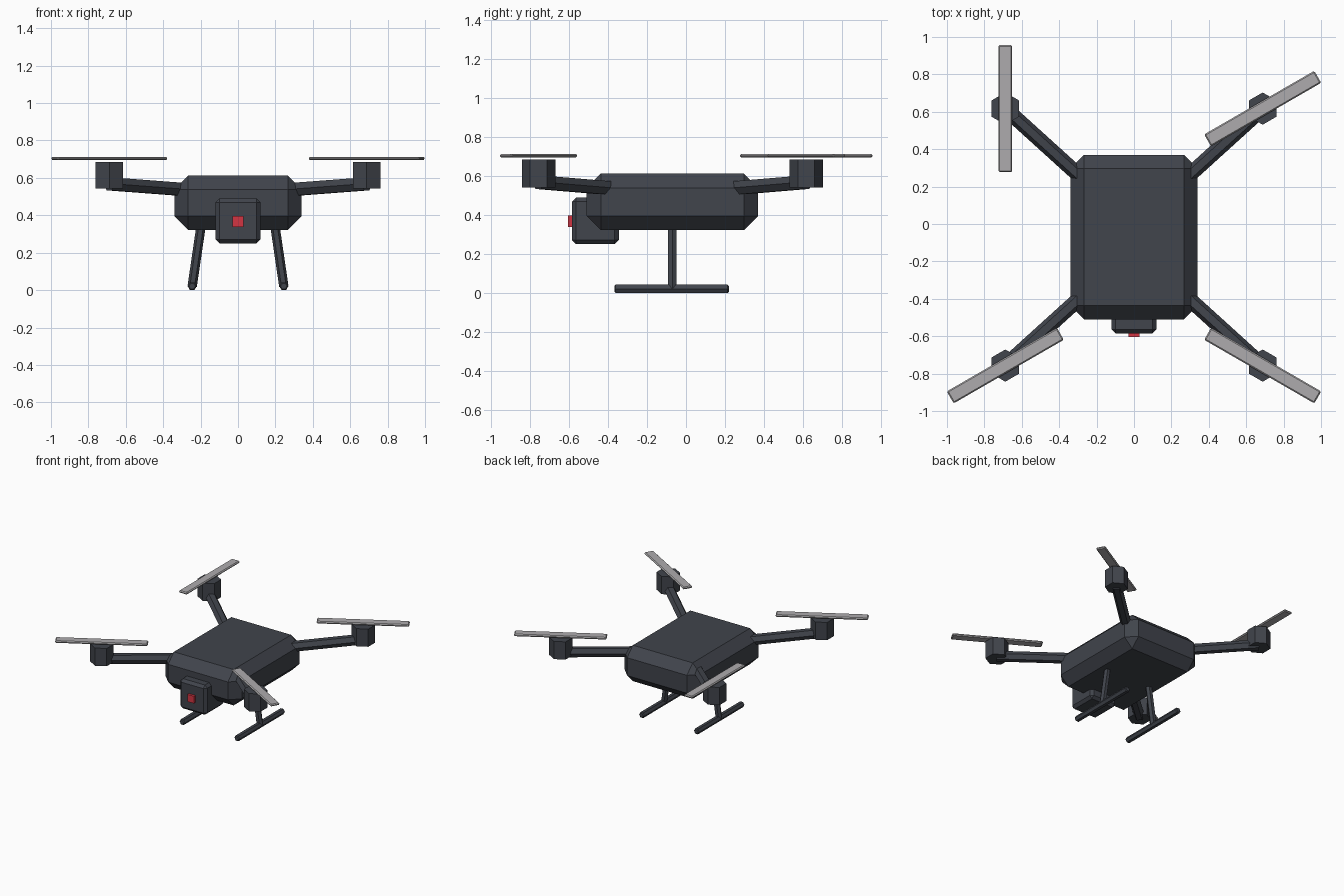
import bpy
import math
from mathutils import Vector

cube = bpy.data.objects.get("Cube")
if cube:
    bpy.data.objects.remove(cube, do_unlink=True)


def material(name, rgb):
    mat = bpy.data.materials.new(name)
    mat.use_nodes = True
    mat.diffuse_color = (*rgb, 1)
    mat.node_tree.nodes["Principled BSDF"].inputs["Base Color"].default_value = (*rgb, 1)
    return mat


CHARCOAL = material("charcoal", (0.052, 0.058, 0.072))
GREY = material("blade grey", (0.42, 0.41, 0.42))
RED = material("lens red", (0.65, 0.035, 0.055))

MID_Y = -0.07  # centre line of the body along y


def finish(name, mat, bevel=0, angle=75):
    obj = bpy.context.object
    obj.name = name
    obj.data.materials.append(mat)
    if bevel:
        mod = obj.modifiers.new("chamfer", "BEVEL")
        mod.width = bevel
        mod.segments = 1
        mod.limit_method = "ANGLE"
        mod.angle_limit = math.radians(angle)
    return obj


def box(name, loc, size, mat, bevel=0, turn=0):
    bpy.ops.mesh.primitive_cube_add(size=1, location=loc)
    obj = bpy.context.object
    obj.scale = size
    bpy.ops.object.transform_apply(location=False, rotation=False, scale=True)
    obj.rotation_euler.z = math.radians(turn)
    return finish(name, mat, bevel)


def hex_rod(name, start, end, radius, mat, bevel=0, side=None):
    """Six-sided rod between two points, with one ridge facing 'side'."""
    start, end = Vector(start), Vector(end)
    axis = (end - start).normalized()
    side = Vector(side) if side else axis.cross(Vector((0, 0, 1)))
    ridge = (side - axis * side.dot(axis)).normalized()
    bpy.ops.mesh.primitive_cylinder_add(vertices=6, radius=radius, depth=(end - start).length)
    obj = finish(name, mat, bevel)
    # primitive ridges lie on local y
    frame = obj.matrix_world.to_3x3()
    frame.col[0], frame.col[1], frame.col[2] = ridge.cross(axis), ridge, axis
    obj.matrix_world = frame.to_4x4()
    obj.location = (start + end) / 2
    return obj


# Body, camera and lens
box("body", (0, MID_Y, 0.467), (0.68, 0.88, 0.29), CHARCOAL, 0.073)
box("camera", (0, -0.465, 0.37), (0.24, 0.24, 0.24), CHARCOAL, 0.021)
box("camera_lens", (0, -0.58, 0.367), (0.058, 0.05, 0.058), RED)

# Arms, motors and propeller blades at the four corners
for end, sy in (("front", -1), ("rear", 1)):
    for hand, sx in (("left", 1), ("right", -1)):
        label = f"{end}_{hand}"
        x, y = sx * 0.688, MID_Y + sy * 0.687
        hex_rod(f"{label}_arm", (sx * 0.25, MID_Y + sy * 0.29, 0.535), (x, y, 0.568), 0.04, CHARCOAL)
        hex_rod(f"{label}_motor", (x, y, 0.542), (x, y, 0.685), 0.086, CHARCOAL, side=(0, 1, 0))
        turn = 90 if label == "rear_right" else 30 * sx * sy
        box(f"{label}_blade", (x, y, 0.704), (0.68, 0.074, 0.018), GREY, 0.007, turn)

# Landing gear
for hand, sx in (("left", 1), ("right", -1)):
    hex_rod(f"{hand}_leg", (sx * 0.245, MID_Y, 0.02), (sx * 0.195, MID_Y, 0.36), 0.025, CHARCOAL, side=(1, 0, 0))
    hex_rod(f"{hand}_skid", (sx * 0.245, -0.367, 0.021), (sx * 0.245, 0.22, 0.021), 0.024, CHARCOAL, 0.006)
